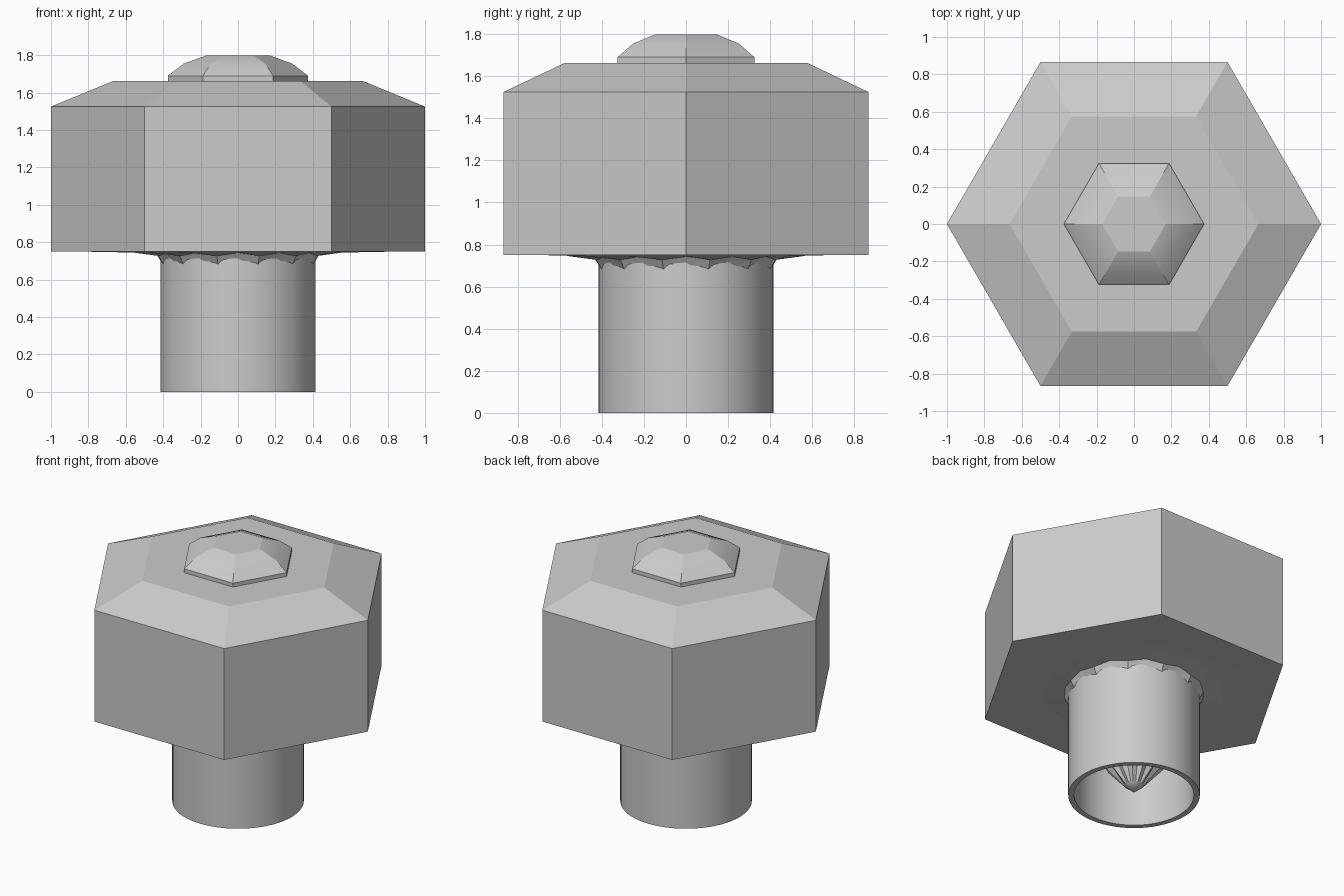
import bpy, bmesh
from math import cos, sin, pi, radians

if "Cube" in bpy.data.objects:
    bpy.data.objects.remove(bpy.data.objects["Cube"])


def lathe(name, profile, sides, close=False, ripple=None, angle=20):
    """Turn (radius, z) points into rings with the given number of sides."""
    bm = bmesh.new()
    rings = []
    for r, z in profile:
        if r == 0:
            rings.append([bm.verts.new((0, 0, z))] * sides)
            continue
        ring = []
        for i in range(sides):
            a = 2 * pi * i / sides
            dz = ripple(r, i) if ripple else 0
            ring.append(bm.verts.new((r * cos(a), r * sin(a), z + dz)))
        rings.append(ring)
    pairs = list(zip(rings, rings[1:]))
    if close:
        pairs.append((rings[-1], rings[0]))
    for lo, hi in pairs:
        for i in range(sides):
            j = (i + 1) % sides
            loop = list(dict.fromkeys((lo[i], lo[j], hi[j], hi[i])))
            bm.faces.new(loop)
    bmesh.ops.recalc_face_normals(bm, faces=bm.faces)
    me = bpy.data.meshes.new(name)
    bm.to_mesh(me)
    bm.free()
    ob = bpy.data.objects.new(name, me)
    bpy.context.collection.objects.link(ob)
    bpy.context.view_layer.objects.active = ob
    bpy.ops.object.select_all(action='DESELECT')
    ob.select_set(True)
    bpy.ops.object.shade_smooth_by_angle(angle=radians(angle))
    return ob


# Hexagonal head: straight sides, chamfer and flat top
head = lathe("hex_head", [(1, 0.75), (1, 1.525), (0.665, 1.663), (0, 1.663)], 6)

# Pleated underside, sinking to a spike inside the stem
def pleat(r, i):
    return (0.008 if r > 0.4 else 0.03) * (-1) ** i if 0.1 < r < 0.5 else 0

# outer hexagonal plate
lathe("head_underside", [(1, 0.75), (0.75, 0.749), (0.46, 0.742)], 6)
lathe("underside_spike", [(0.56, 0.745), (0.44, 0.735), (0.36, 0.62), (0.2, 0.26),
                          (0.06, 0.07), (0, 0.02)], 24, ripple=pleat)

# Hollow round stem
lathe("stem", [(0.415, 0), (0.415, 0.76), (0.378, 0.76), (0.378, 0)], 64,
      close=True, angle=30)

# Small hexagonal domed cap
lathe("top_cap", [(0.375, 1.65), (0.375, 1.69), (0.29, 1.755), (0.17, 1.798),
                  (0, 1.798)], 6)
